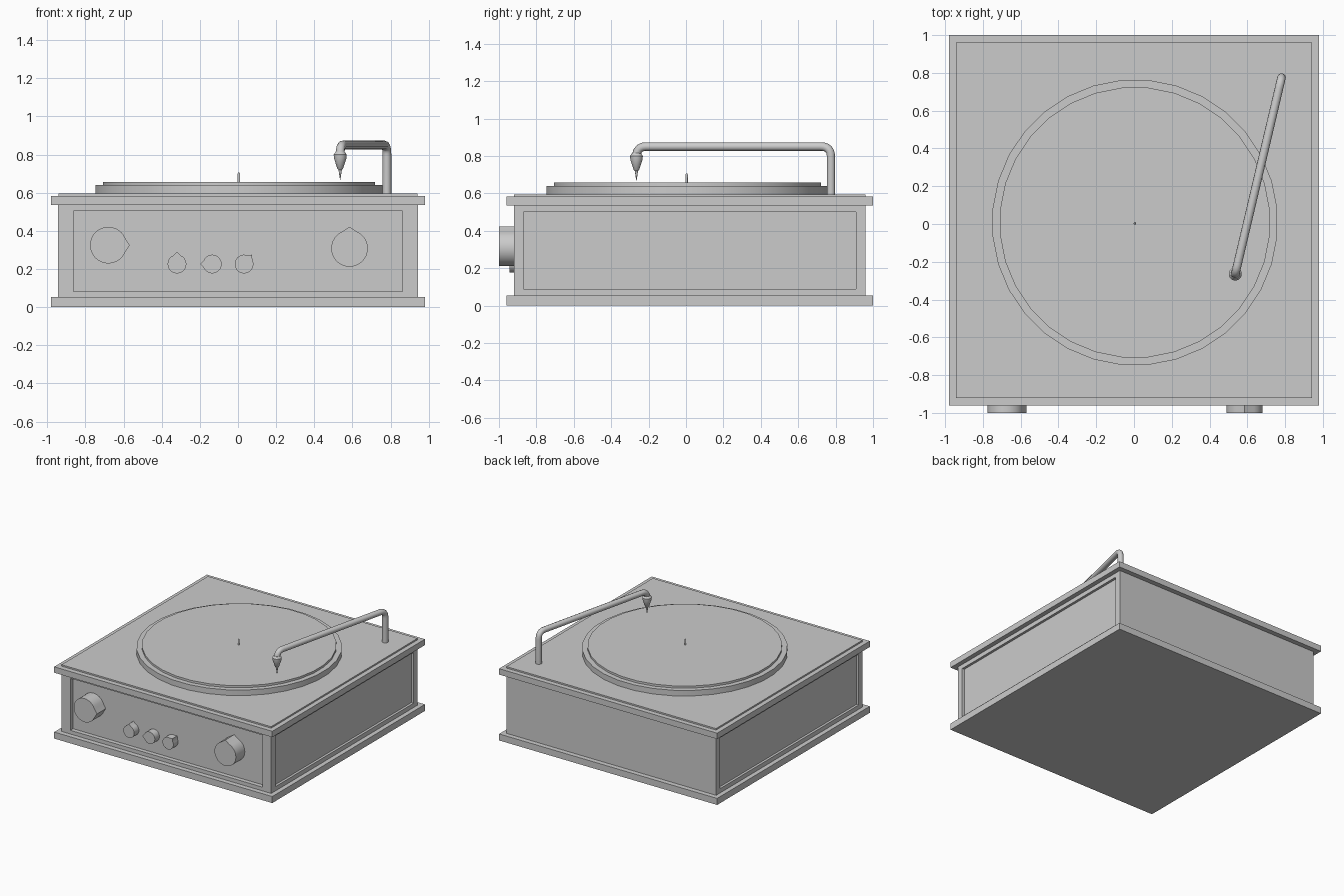
import bpy, bmesh, math
from mathutils import Vector

if "Cube" in bpy.data.objects:
    bpy.data.objects.remove(bpy.data.objects["Cube"])


def finish(name, bm, smooth=False):
    bmesh.ops.recalc_face_normals(bm, faces=bm.faces)
    me = bpy.data.meshes.new(name)
    bm.to_mesh(me)
    bm.free()
    ob = bpy.data.objects.new(name, me)
    bpy.context.collection.objects.link(ob)
    if smooth:
        bpy.ops.object.select_all(action='DESELECT')
        ob.select_set(True)
        bpy.context.view_layer.objects.active = ob
        bpy.ops.object.shade_smooth_by_angle(angle=math.radians(35))
    return ob


def box_bm(lo, hi):
    bm = bmesh.new()
    bmesh.ops.create_cube(bm, size=1)
    for v in bm.verts:
        v.co = Vector([lo[i] + (v.co[i] + 0.5) * (hi[i] - lo[i]) for i in range(3)])
    bm.normal_update()
    return bm


def panel(bm, normal, margins, depth):
    """Inset one face by a margin per axis, then push it in (or out if negative)."""
    n = Vector(normal)
    bm.normal_update()
    face = max(bm.faces, key=lambda f: (round(f.normal.dot(n), 3), f.calc_area()))
    c = face.calc_center_median()
    bmesh.ops.inset_individual(bm, faces=[face], thickness=0.005)
    mid = [Vector([c[i] + math.copysign(1, v.co[i] - c[i]) * margins[i] if margins[i] else v.co[i]
                   for i in range(3)]) for v in face.verts]
    for v, co in zip(face.verts, mid):
        v.co = co
    if depth:
        new = bmesh.ops.extrude_discrete_faces(bm, faces=[face])['faces'][0]
        bmesh.ops.translate(bm, verts=new.verts, vec=-n * depth)


def lathe(name, profile, loc, sides, smooth=True):
    """Revolve (radius, z) points about a vertical axis."""
    bm = bmesh.new()
    rings = []
    for r, z in profile:
        rings.append([bm.verts.new((loc[0] + r * math.cos(2 * math.pi * (i + .5) / sides),
                                    loc[1] + r * math.sin(2 * math.pi * (i + .5) / sides), z))
                      for i in range(sides)])
    for a, b in zip(rings, rings[1:]):
        for i in range(sides):
            j = (i + 1) % sides
            bm.faces.new((a[i], a[j], b[j], b[i]))
    bm.faces.new(rings[0])
    bm.faces.new(rings[-1])
    return finish(name, bm, smooth)


def knob(name, x, z, r, tip, angle, y0, y1):
    """Round knob with a pointed nose, extruded along y."""
    a = math.radians(angle)
    pts = [(tip, a)]
    n = 28
    for i in range(n + 1):
        pts.append((r, a + math.radians(22) + math.radians(316) * i / n))
    bm = bmesh.new()
    f = bm.faces.new([bm.verts.new((x + q * math.cos(t), y0, z + q * math.sin(t))) for q, t in pts])
    ext = bmesh.ops.extrude_face_region(bm, geom=[f])['geom']
    bmesh.ops.translate(bm, verts=[g for g in ext if isinstance(g, bmesh.types.BMVert)],
                        vec=(0, y1 - y0, 0))
    finish(name, bm, True)


# Cabinet: base slab, panelled body, stepped top
finish("base_plate", box_bm((-.98, -.96, 0), (.98, 1, .053)))

body = box_bm((-.943, -.92, .053), (.943, .96, .535))
panel(body, (0, -1, 0), (.863, 0, .211), .035)
for s in (-1, 1):
    panel(body, (s, 0, 0), (0, .888, .206), .02)
finish("cabinet_body", body)

top = box_bm((-.98, -.96, .535), (.98, 1, .583))
panel(top, (0, 0, 1), (.942, .94, 0), -.012)
finish("top_plate", top)

# Platter, record and spindle
centre = (.005, .008)
lathe("platter", [(.757, .59), (.757, .64)], centre, 32)
lathe("record", [(.717, .635), (.717, .657)], centre, 32)
lathe("spindle", [(.007, .65), (.007, .7), (.004, .705)], (.005, .003), 12)

# Front controls
knob("volume_knob", -.68, .325, .096, .112, 0, -.88, -1)
knob("tuning_knob", .585, .308, .096, .114, 90, -.88, -1)
for name, x, ang in (("left_dial", -.32, 90), ("middle_dial", -.135, 180), ("right_dial", .032, 50)):
    knob(name, x, .226, .049, .064, ang, -.88, -.945)

# Tonearm tube with rounded bends
foot, head = Vector((.781, .775, .59)), Vector((.536, -.265, .79))
corners = [foot, Vector((foot.x, foot.y, .85)), Vector((head.x, head.y, .85)), head]
path = [corners[0]]
for i in (1, 2):
    p = corners[i]
    a = p + (corners[i - 1] - p).normalized() * .055
    b = p + (corners[i + 1] - p).normalized() * .055
    path += [a.lerp(p, t / 6).lerp(p.lerp(b, t / 6), t / 6) for t in range(7)]
path.append(corners[3])
cu = bpy.data.curves.new("tonearm", 'CURVE')
cu.dimensions = '3D'
cu.bevel_depth = .023
cu.bevel_resolution = 3
cu.use_fill_caps = True
sp = cu.splines.new('POLY')
sp.points.add(len(path) - 1)
for pt, co in zip(sp.points, path):
    pt.co = (*co, 1)
sp.use_smooth = True
bpy.context.collection.objects.link(bpy.data.objects.new("tonearm", cu))

# Cartridge and needle
lathe("cartridge", [(.024, .815), (.035, .8), (.033, .78), (.015, .725), (.009, .72), (.001, .668)],
      (head.x, head.y), 16)
